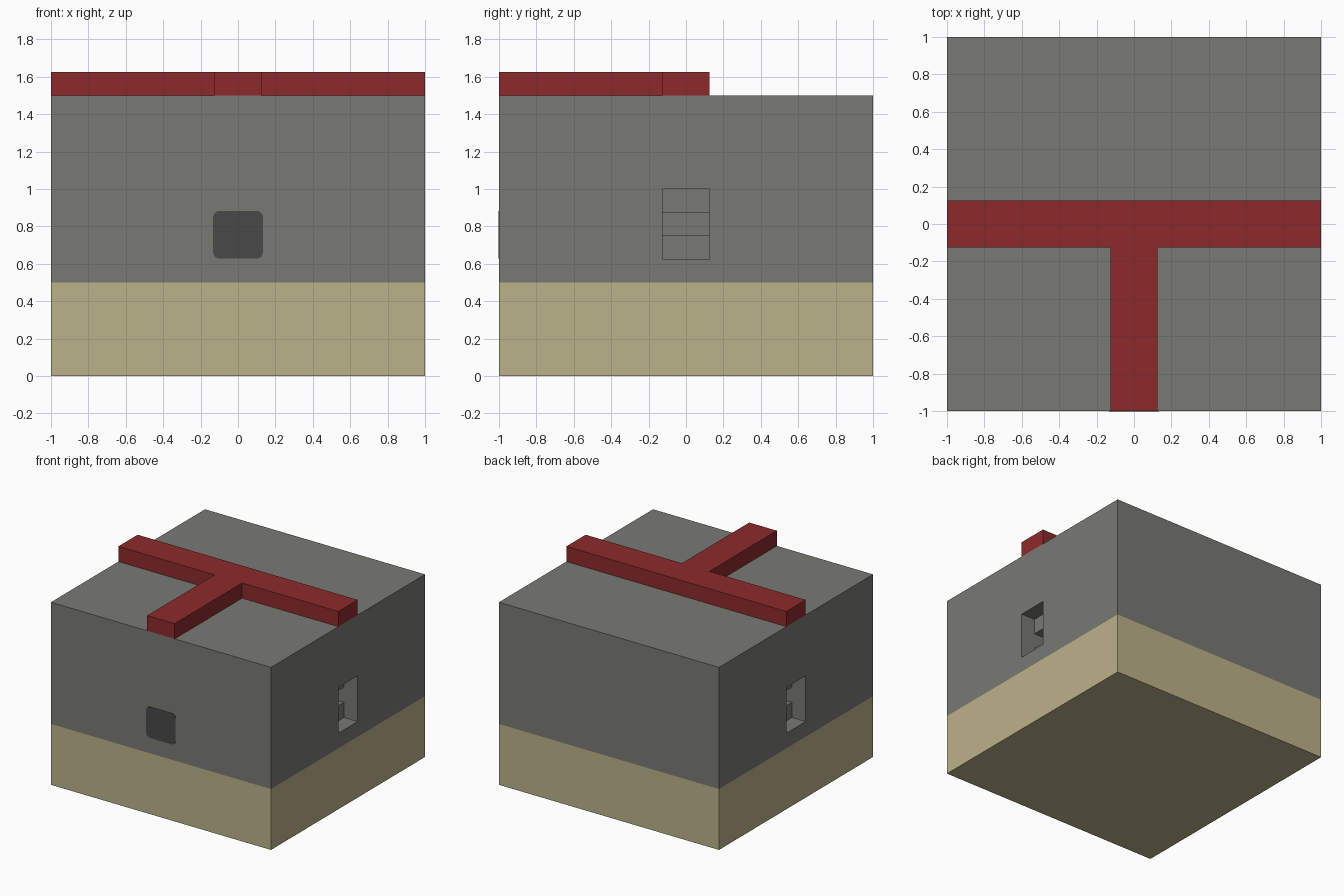
import bpy, bmesh, math
from mathutils import Vector

if "Cube" in bpy.data.objects:
    bpy.data.objects.remove(bpy.data.objects["Cube"], do_unlink=True)


def material(name, rgb):
    m = bpy.data.materials.new(name)
    m.use_nodes = True
    m.diffuse_color = (*rgb, 1)
    m.node_tree.nodes["Principled BSDF"].inputs["Base Color"].default_value = (*rgb, 1)
    return m


stone = material("stone grey", (0.19, 0.19, 0.175))
sand = material("sand", (0.50, 0.445, 0.255))
red = material("dull red", (0.27, 0.023, 0.025))
dark = material("dark grey", (0.065, 0.065, 0.065))


def prism(name, outline, place, depth, mat):
    """Extrude a flat outline; place(a, b) gives its 3D position."""
    bm = bmesh.new()
    face = bm.faces.new([bm.verts.new(place(a, b)) for a, b in outline])
    ext = bmesh.ops.extrude_face_region(bm, geom=[face])
    verts = [g for g in ext["geom"] if isinstance(g, bmesh.types.BMVert)]
    bmesh.ops.translate(bm, verts=verts, vec=Vector(depth))
    bmesh.ops.recalc_face_normals(bm, faces=bm.faces)
    mesh = bpy.data.meshes.new(name)
    bm.to_mesh(mesh)
    bm.free()
    mesh.materials.append(mat)
    ob = bpy.data.objects.new(name, mesh)
    bpy.context.collection.objects.link(ob)
    return ob


def cut(target, cutter):
    """Subtract the cutter for good and discard it."""
    mod = target.modifiers.new("cut", "BOOLEAN")
    mod.operation, mod.solver, mod.object = "DIFFERENCE", "EXACT", cutter
    bpy.context.view_layer.objects.active = target
    bpy.ops.object.modifier_apply(modifier=mod.name)
    bpy.data.objects.remove(cutter, do_unlink=True)


square = [(-1, -1), (1, -1), (1, 1), (-1, 1)]

# Base slab and main block
prism("base", square, lambda x, y: (x, y, 0), (0, 0, 0.5), sand)
body = prism("body", square, lambda x, y: (x, y, 0.5), (0, 0, 1), stone)

# Stepped side openings: a tall recess with a low slot behind it
step = [(1.1, 0.625), (0.875, 0.625), (0.875, 0.75), (0.75, 0.75),
        (0.75, 0.875), (0.875, 0.875), (0.875, 1), (1.1, 1)]
for side in (1, -1):
    cut(body, prism("opening_cutter", step, lambda x, z: (side * x, -0.125, z),
                    (0, 0.25, 0), stone))

# T-shaped raised strip on the roof
w = 0.125
tee = [(-w, -1), (w, -1), (w, -w), (1, -w), (1, w), (-1, w), (-1, -w), (-w, -w)]
prism("roof_strip", tee, lambda x, y: (x, y, 1.5), (0, 0, w), red)

# Rounded panel on the front
r, hx, hz = 0.035, 0.133, 0.128
rounded = []
for q, (sx, sz) in enumerate([(1, 1), (-1, 1), (-1, -1), (1, -1)]):
    for i in range(5):
        a = math.pi / 2 * (q + i / 4)
        rounded.append((sx * (hx - r) + r * math.cos(a), sz * (hz - r) + r * math.sin(a)))
prism("front_panel", rounded, lambda x, z: (x, -1, 0.755 + z), (0, -0.003, 0), dark)
